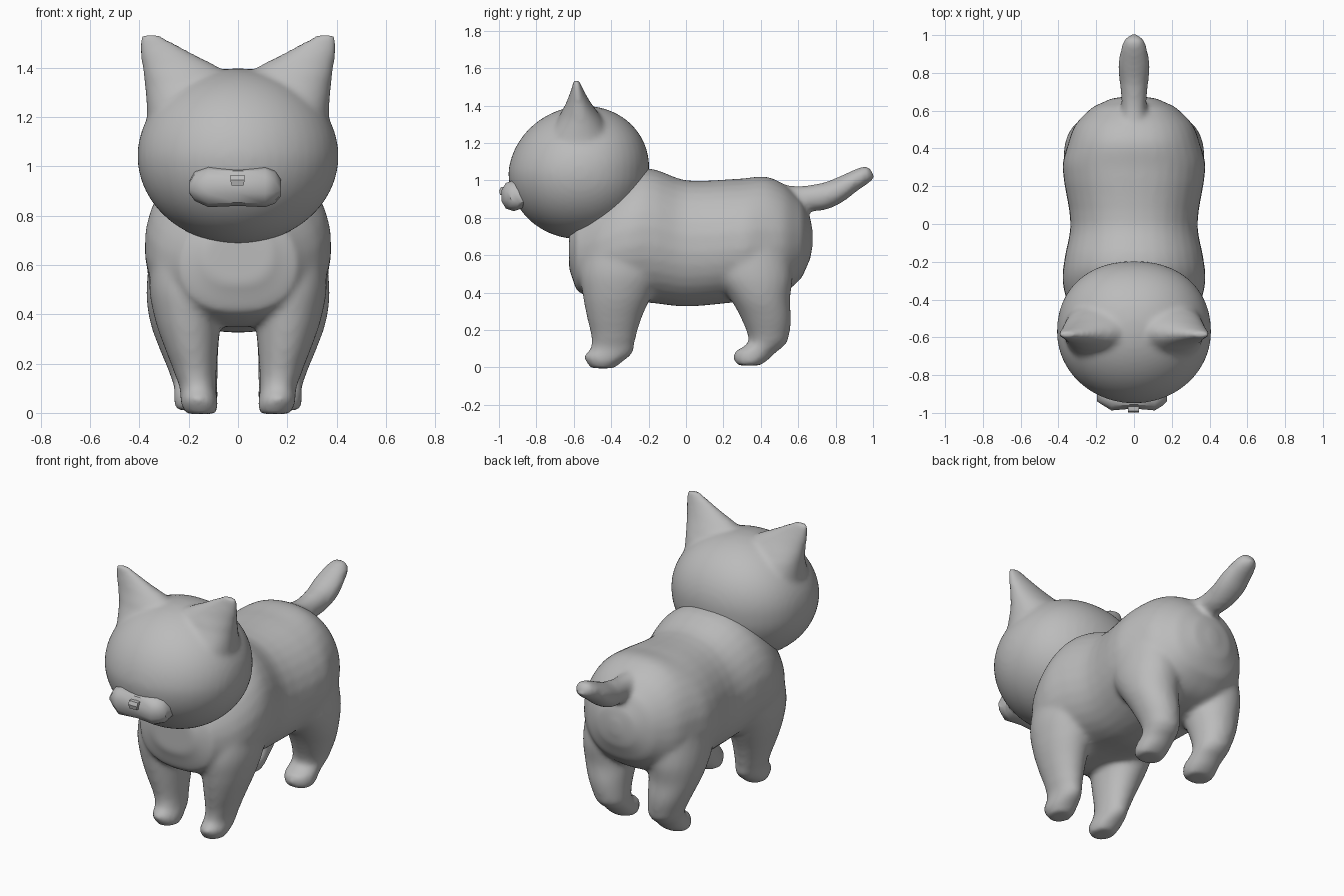
import bpy
import bmesh
import math
from mathutils import Vector

cube = bpy.data.objects.get("Cube")
if cube:
    bpy.data.objects.remove(cube)

grey = bpy.data.materials.new("plain grey")
grey.use_nodes = True
COLOUR = (0.5, 0.5, 0.5, 1)
grey.diffuse_color = COLOUR
grey.node_tree.nodes["Principled BSDF"].inputs["Base Color"].default_value = COLOUR


def refine(rings, steps):
    """Add rings on a smooth curve through the given ones."""
    pts = [Vector(r) for r in rings]
    out = []
    for i in range(len(pts) - 1):
        a, b = pts[i], pts[i + 1]
        before, after = pts[max(i - 1, 0)], pts[min(i + 2, len(pts) - 1)]
        for k in range(steps):
            t = k / steps
            p = a.lerp(b, t * t * (3 - 2 * t))
            p += (b - before) / 2 * (t * (1 - t) ** 2) - (after - a) / 2 * (t * t * (1 - t))
            p[0] = a[0] + (b[0] - a[0]) * t
            out.append(p)
    return out + [pts[-1]]


def loft(bm, axis, rings, power=2.0, sides=32, steps=4, taper=0.0, mirror=False):
    """Skin rings (position along axis, low u, high u, low v, high v)."""
    u_axis, v_axis = [i for i in range(3) if i != axis]
    for sign in ((1, -1) if mirror else (1,)):
        loops = []
        for pos, u0, u1, v0, v1 in refine(rings, steps):
            loop = []
            for i in range(sides):
                a = math.tau * (i + 0.5) / sides
                c, s = math.cos(a), math.sin(a)
                u = math.copysign(abs(c) ** (2 / power), c) * (1 - taper * max(s, 0))
                v = math.copysign(abs(s) ** (2 / power), s)
                co = Vector()
                co[axis] = pos
                co[u_axis] = (u0 + u1) / 2 + (u1 - u0) / 2 * u
                co[v_axis] = (v0 + v1) / 2 + (v1 - v0) / 2 * v
                co.x *= sign
                loop.append(bm.verts.new(co))
            loops.append(loop)
        faces = [bm.faces.new(loops[0]), bm.faces.new(loops[-1])]
        for a, b in zip(loops, loops[1:]):
            for i in range(sides):
                j = (i + 1) % sides
                faces.append(bm.faces.new((a[i], a[j], b[j], b[i])))
        bmesh.ops.recalc_face_normals(bm, faces=faces)


def finish(bm, name, blend=0, angle=180):
    """Turn the bmesh into an object, optionally fusing its lofts softly."""
    mesh = bpy.data.meshes.new(name)
    bm.to_mesh(mesh)
    bm.free()
    mesh.materials.append(grey)
    obj = bpy.data.objects.new(name, mesh)
    bpy.context.collection.objects.link(obj)
    if blend:
        fuse = obj.modifiers.new("fuse", 'REMESH')
        fuse.mode = 'VOXEL'
        fuse.voxel_size = 0.015
        fuse.use_smooth_shade = True
        soften = obj.modifiers.new("soften", 'SMOOTH')
        soften.factor = 0.5
        soften.iterations = blend
    bpy.ops.object.select_all(action='DESELECT')
    bpy.context.view_layer.objects.active = obj
    obj.select_set(True)
    bpy.ops.object.shade_smooth_by_angle(angle=math.radians(angle))


# Torso, narrower along the back than at the flanks
bm = bmesh.new()
torso = [(-0.625, 0.14, 0.52, 0.76), (-0.585, 0.24, 0.41, 0.82), (-0.46, 0.335, 0.355, 0.93),
         (-0.32, 0.378, 0.35, 1.03), (-0.2, 0.372, 0.345, 1.065), (0, 0.338, 0.325, 1.0),
         (0.3, 0.38, 0.35, 1.01), (0.43, 0.35, 0.365, 1.02), (0.53, 0.31, 0.4, 0.975),
         (0.62, 0.22, 0.48, 0.89), (0.665, 0.12, 0.58, 0.8), (0.678, 0.03, 0.65, 0.73)]
loft(bm, 1, [(y, -w, w, z0, z1) for y, w, z0, z1 in torso], power=2.35, taper=0.12)

# Front legs with paws
loft(bm, 2, [(-0.005, 0.09, 0.21, -0.51, -0.38), (0.03, 0.08, 0.23, -0.535, -0.34),
             (0.065, 0.085, 0.235, -0.545, -0.295), (0.09, 0.088, 0.235, -0.515, -0.28),
             (0.15, 0.088, 0.255, -0.505, -0.27), (0.27, 0.08, 0.3, -0.53, -0.235),
             (0.37, 0.07, 0.335, -0.55, -0.19), (0.5, 0.06, 0.36, -0.565, -0.14),
             (0.65, 0.08, 0.35, -0.54, -0.16)], power=2.05, mirror=True)

# Hind legs with paws
loft(bm, 2, [(0.01, 0.1, 0.25, 0.275, 0.4), (0.04, 0.085, 0.26, 0.255, 0.44),
             (0.085, 0.08, 0.26, 0.26, 0.485), (0.105, 0.082, 0.262, 0.3, 0.515),
             (0.14, 0.082, 0.272, 0.335, 0.545), (0.25, 0.08, 0.315, 0.3, 0.562),
             (0.36, 0.07, 0.355, 0.24, 0.556), (0.48, 0.06, 0.372, 0.16, 0.57),
             (0.65, 0.08, 0.36, 0.14, 0.55)], power=2.05, mirror=True)

# Tail
tail = [(0.42, 0.09, 0.83, 0.99), (0.6, 0.065, 0.835, 0.97), (0.74, 0.075, 0.84, 0.99),
        (0.84, 0.085, 0.885, 1.03), (0.95, 0.065, 0.965, 1.075), (0.98, 0.05, 0.985, 1.07),
        (1.005, 0.02, 1.005, 1.035)]
loft(bm, 1, [(y, -w, w, z0, z1) for y, w, z0, z1 in tail])
finish(bm, "body", blend=10)

# Head: a ball squared off slightly at the back, its crown leaning back
bm = bmesh.new()
skull = bmesh.ops.create_uvsphere(bm, u_segments=48, v_segments=32, radius=1)["verts"]
for v in skull:
    flat = Vector((abs(v.co.x), abs(v.co.y)))
    bulge = 1.0
    if v.co.y > 0 and flat.length > 0.01:
        flat.normalize()
        bulge = (flat.x ** 2.2 + flat.y ** 2.2) ** (-1 / 2.2)
    lean = 0.03 * max(v.co.z, 0)
    v.co = Vector((v.co.x * 0.408 * bulge, v.co.y * 0.376 * bulge - 0.574 + lean,
                   v.co.z * 0.356 + 1.042))

# Ears, wide at the base and narrowing to a rounded outer tip
loft(bm, 2, [(1.1, 0.0, 0.37, -0.78, -0.36), (1.23, 0.0, 0.37, -0.745, -0.39),
             (1.32, 0.01, 0.377, -0.69, -0.44), (1.37, 0.03, 0.384, -0.665, -0.475),
             (1.41, 0.09, 0.39, -0.643, -0.505), (1.45, 0.17, 0.396, -0.627, -0.53),
             (1.5, 0.255, 0.402, -0.61, -0.555), (1.525, 0.3, 0.4, -0.605, -0.565),
             (1.538, 0.33, 0.385, -0.6, -0.575)], mirror=True)
finish(bm, "head", blend=8)

# Muzzle
bm = bmesh.new()
muzzle = [(-0.197, -0.94, 0.89, 0.94), (-0.175, -0.955, 0.86, 0.98), (-0.12, -0.99, 0.835, 1.0),
          (0, -0.98, 0.84, 0.995), (0.11, -0.99, 0.835, 1.0), (0.15, -0.965, 0.85, 0.985),
          (0.175, -0.94, 0.88, 0.945)]
loft(bm, 0, [(x, y, -0.85, z0, z1) for x, y, z0, z1 in muzzle], sides=10, steps=1, power=2.2)
finish(bm, "muzzle", angle=40)

# Nose
bm = bmesh.new()
loft(bm, 2, [(0.922, -0.027, 0.023, -0.995, -0.95), (0.945, -0.032, 0.028, -1.0, -0.95),
             (0.965, -0.032, 0.028, -0.99, -0.95)], sides=4, steps=1, power=20)
finish(bm, "nose", angle=20)
